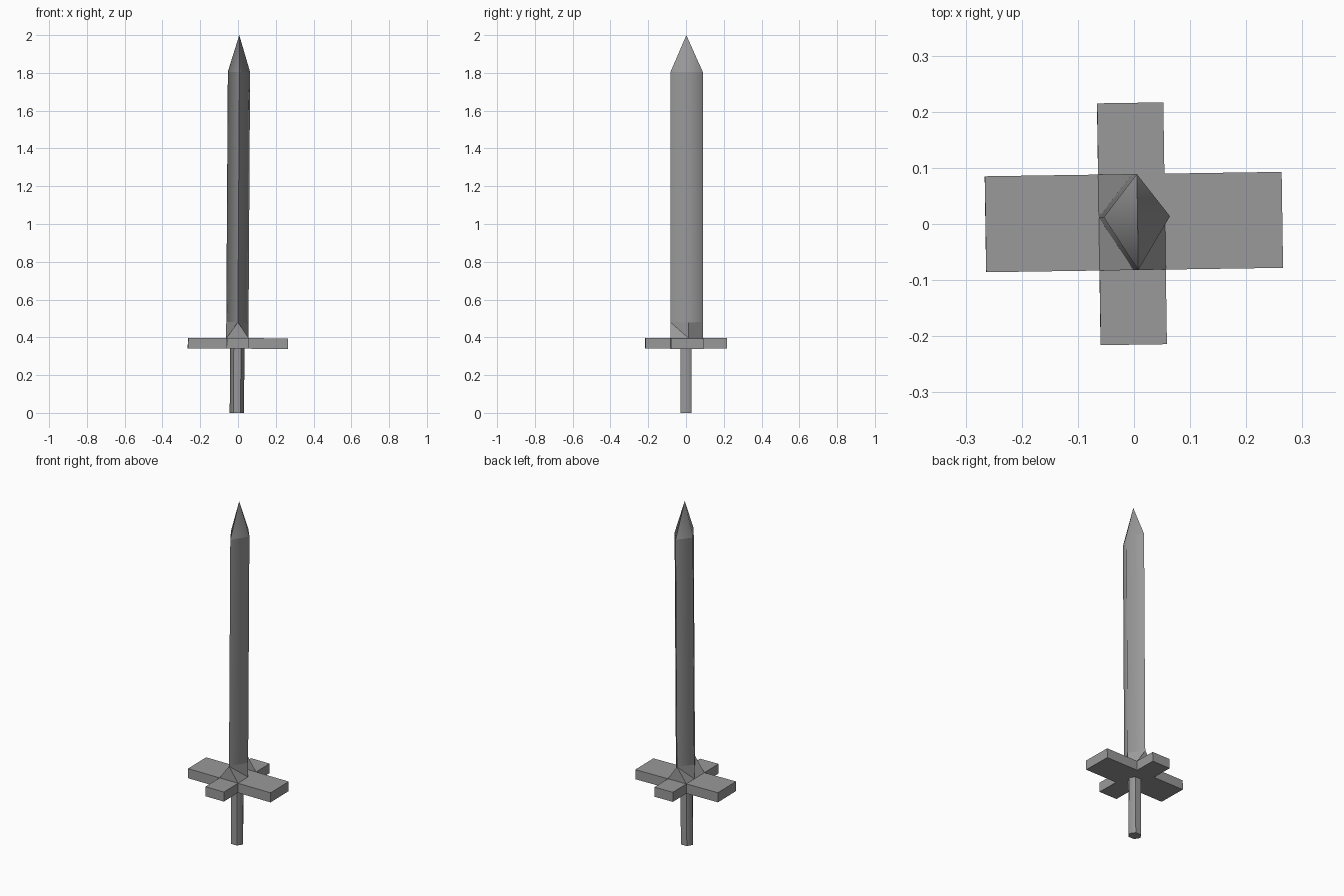
import bpy, bmesh
from math import radians, cos, sin, pi
from mathutils import Matrix

if "Cube" in bpy.data.objects:
    bpy.data.objects.remove(bpy.data.objects["Cube"])

# the whole sword leans and twists very slightly
LEAN = Matrix.Rotation(radians(0.36), 4, 'Y') @ Matrix.Rotation(radians(0.85), 4, 'Z')

steel = bpy.data.materials.new("dark_steel")
steel.diffuse_color = (0.32, 0.32, 0.32, 1)
steel.use_nodes = True
steel.node_tree.nodes["Principled BSDF"].inputs["Base Color"].default_value = steel.diffuse_color


def finish(bm, name, soft=None):
    """Make an object; soft(edge) picks the vertical ridges shaded smooth."""
    if soft:
        for f in bm.faces:
            f.smooth = True
        for e in bm.edges:
            e.smooth = soft(e)
    bm.transform(LEAN)
    me = bpy.data.meshes.new(name)
    bm.to_mesh(me)
    bm.free()
    me.materials.append(steel)
    ob = bpy.data.objects.new(name, me)
    bpy.context.collection.objects.link(ob)
    return ob


def prism(outline, z0, z1):
    bm = bmesh.new()
    face = bm.faces.new([bm.verts.new((x, y, z0)) for x, y in outline])
    new = bmesh.ops.extrude_face_region(bm, geom=[face], use_keep_orig=True)["geom"]
    bmesh.ops.translate(bm, vec=(0, 0, z1 - z0),
                        verts=[g for g in new if isinstance(g, bmesh.types.BMVert)])
    bmesh.ops.recalc_face_normals(bm, faces=bm.faces)
    return bm


# hexagonal grip
grip = [(-0.006 + 0.038 * cos(i * pi / 3), 0.034 * sin(i * pi / 3)) for i in range(6)]
finish(prism(grip, 0, 0.35), "grip",
       lambda e: all(abs(v.co.y) < 0.001 for v in e.verts))

# cross-shaped guard
L, R, F, B = -0.065, 0.053, -0.082, 0.089      # central block sides
X0, X1, Y0, Y1 = -0.267, 0.262, -0.215, 0.216  # arm ends
Z0, Z1 = 0.34, 0.396
finish(prism([(X0, F), (L, F), (L, Y0), (R, Y0), (R, F), (X1, F),
              (X1, B), (R, B), (R, Y1), (L, Y1), (L, B), (X0, B)], Z0, Z1), "guard")

# diamond-section blade with a pointed tip
ZB, ZT, MX, MY = 0.48, 1.805, -0.005, 0.013
diamond = [(R, MY), (MX, B), (L, MY), (MX, F)]
bm = bmesh.new()
low = [bm.verts.new((x, y, ZB)) for x, y in diamond]
top = [bm.verts.new((x, y, ZT)) for x, y in diamond]
tip = bm.verts.new((-0.006, 0.002, 2.0))
for i in range(4):
    j = (i + 1) % 4
    bm.faces.new((low[i], low[j], top[j], top[i]))
    bm.faces.new((top[i], top[j], tip))
finish(bm, "blade", lambda e: abs(e.verts[0].co.z - e.verts[1].co.z) > 0.1
       and all(abs(v.co.y - MY) < 0.012 for v in e.verts))

# flared blade root; at the back right corner the blade runs straight down
bm = bmesh.new()


def face(*pts):
    bm.faces.new([bm.verts.new(p) for p in pts])


for y in (F, B):
    face((L, y, Z1), (R, y, Z1), (MX, y, ZB))
for x, y in ((L, F), (R, F), (L, B)):
    face((MX, y, ZB), (x, MY, ZB), (x, MY, Z1))
    face((x, y, Z1), (x, MY, Z1), (MX, y, ZB))
face((R, MY, Z1), (MX, B, Z1), (MX, B, ZB), (R, MY, ZB))
bmesh.ops.remove_doubles(bm, verts=bm.verts, dist=0.0005)
bmesh.ops.recalc_face_normals(bm, faces=bm.faces)
finish(bm, "blade_root")
